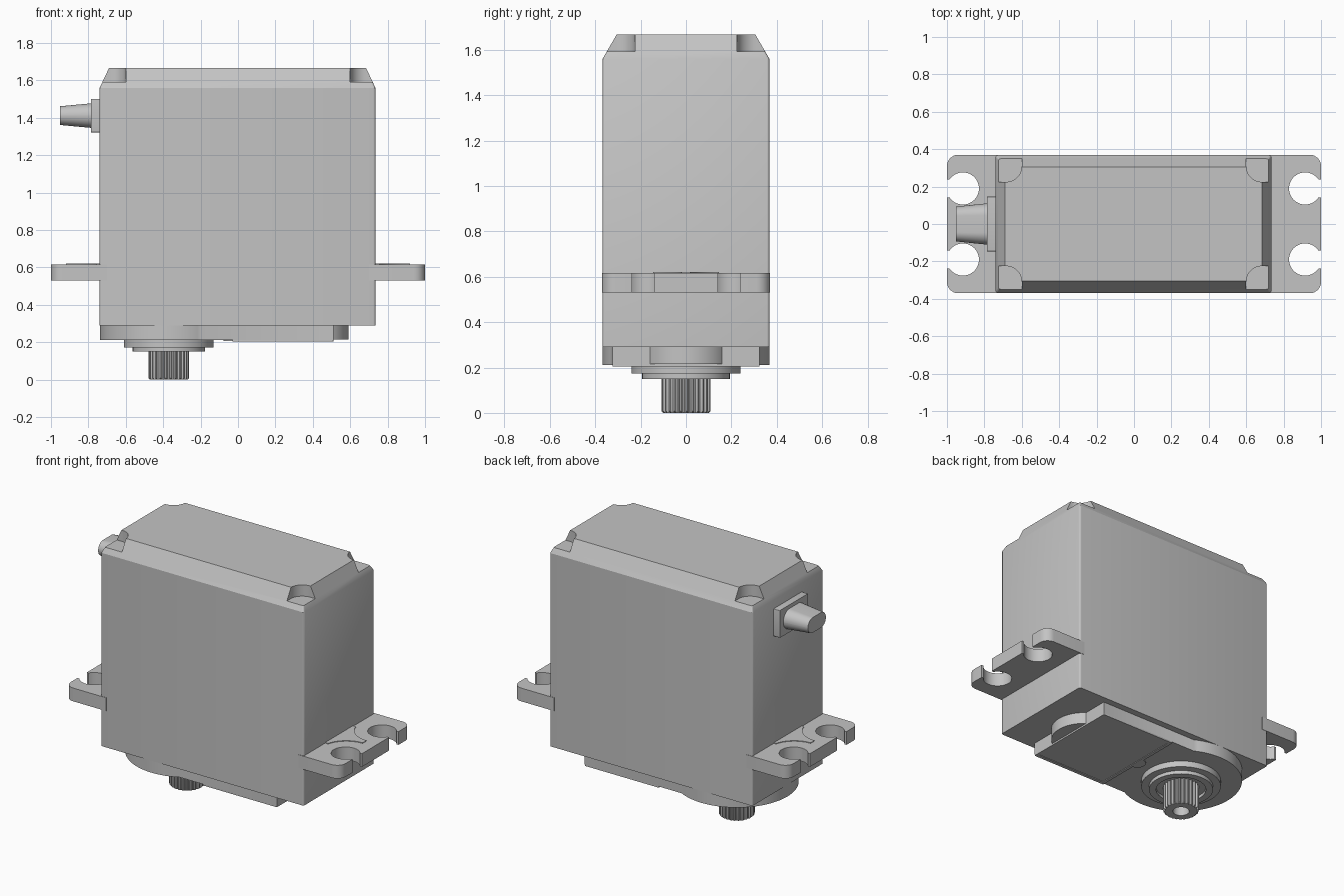
import bpy, bmesh
from math import sin, cos, radians, asin, degrees, pi

if "Cube" in bpy.data.objects:
    bpy.data.objects.remove(bpy.data.objects["Cube"])

GREY = (0.55, 0.55, 0.55, 1)
mat = bpy.data.materials.new("plain grey")
mat.use_nodes = True
mat.diffuse_color = GREY
mat.node_tree.nodes["Principled BSDF"].inputs["Base Color"].default_value = GREY


def arc(cx, cy, r, a0, a1, n=12):
    """Points along an arc, angles in degrees."""
    angles = [radians(a0 + (a1 - a0) * i / n) for i in range(n + 1)]
    return [(cx + r * cos(a), cy + r * sin(a)) for a in angles]


def circle(cx, cy, r, n=64):
    return arc(cx, cy, r, 0, 360, n)[:-1]


def round_rect(cx, cy, hx, hy, r, n=4):
    """Rounded rectangle outline from its centre and half sizes."""
    pts = []
    for k, (sx, sy) in enumerate([(1, 1), (-1, 1), (-1, -1), (1, -1)]):
        pts += arc(cx + sx * (hx - r), cy + sy * (hy - r), r, 90 * k, 90 * k + 90, n)
    return pts


def finish(ob):
    bpy.ops.object.select_all(action="DESELECT")
    ob.select_set(True)
    bpy.context.view_layer.objects.active = ob
    for m in list(ob.modifiers):
        bpy.ops.object.modifier_apply(modifier=m.name)
    bpy.ops.object.shade_smooth_by_angle(angle=radians(30))


def loft(name, layers, sideways=False, mirror=None, done=True):
    """Skin (outline, height) layers of equal point count and cap both ends.
    Sideways runs the heights along x, with outlines in y and z."""
    bm = bmesh.new()
    rings = [[bm.verts.new((h, a, b) if sideways else (a, b, h)) for a, b in pts]
             for pts, h in layers]
    for lo, hi in zip(rings, rings[1:]):
        for i in range(len(lo)):
            bm.faces.new((lo[i - 1], lo[i], hi[i], hi[i - 1]))
    bm.faces.new(rings[0][::-1])
    bm.faces.new(rings[-1])
    bmesh.ops.recalc_face_normals(bm, faces=bm.faces)
    me = bpy.data.meshes.new(name)
    bm.to_mesh(me)
    bm.free()
    me.materials.append(mat)
    ob = bpy.data.objects.new(name, me)
    bpy.context.collection.objects.link(ob)
    if mirror:
        m = ob.modifiers.new("Mirror", "MIRROR")
        m.use_axis = mirror
        m.use_mirror_merge = False
    if done:
        finish(ob)
    return ob


# Case with chamfered top and a relieved pocket at each top corner
CX = -0.0025
case = loft("case", [
    (round_rect(CX, 0, 0.7375, 0.368, 0.012), 0.29),
    (round_rect(CX, 0, 0.7375, 0.368, 0.012), 1.56),
    (round_rect(CX, 0, 0.687, 0.306, 0.006), 1.667)], done=False)
pocket = [(0.9, 0.6), (0.6, 0.6)] + arc(0.685, 0.31, 0.085, 180, 270) + [(0.9, 0.225)]
cutter = loft("corner_pocket_cutter", [(pocket, 1.593), (pocket, 1.8)],
              mirror=(True, True, False))
cutter.hide_render = True
cut = case.modifiers.new("Pockets", "BOOLEAN")
cut.operation = "DIFFERENCE"
cut.solver = "EXACT"
cut.object = cutter
finish(case)
bpy.data.objects.remove(cutter)

# Mounting tabs with open screw slots
HOLE_X, HOLE_Y, HOLE_R, SLOT = 0.915, 0.19, 0.086, 0.048
gap = degrees(asin(SLOT / HOLE_R))
half = [(0.7, 0.37)] + arc(0.94, 0.31, 0.06, 90, 0, 8) + [(1, HOLE_Y + SLOT)]
half += arc(HOLE_X, HOLE_Y, HOLE_R, gap, 360 - gap, 36) + [(1, HOLE_Y - SLOT)]
tab = half + [(x, -y) for x, y in reversed(half)]
loft("mounting_tabs", [(tab, 0.53), (tab, 0.617)], mirror=(True, False, False))

# Thin flared web on top of each tab
flare = [(0.72, 0.14)] + arc(0.92, 0.19, 0.17, 195, 270, 12)
web = flare + [(x, -y) for x, y in reversed(flare)]
loft("tab_webs", [(web, 0.61), (web, 0.621)], mirror=(True, False, False))

# Gearbox base: round end about the shaft, narrower straight end
SX, SR, BY = -0.37, 0.368, 0.325
meet = degrees(asin(BY / SR))
base = arc(SX, 0, SR, meet, 360 - meet, 64) + [(0.51, -BY), (0.51, BY)]
loft("gearbox_base", [(base, 0.212), (base, 0.295)])
boss = circle(0.39, 0, 0.2)
loft("end_boss", [(boss, 0.215), (boss, 0.295)])

# Recessed cover plate with a finger tab
outer = round_rect(0.24, 0, 0.27, BY, 0.004)
inner = round_rect(0.24, 0, 0.25, BY - 0.022, 0.004)
loft("base_cover", [(outer, 0.214), (outer, 0.204), (inner, 0.204), (inner, 0.208)])
finger = arc(-0.028, 0, 0.05, 90, 270, 16)
loft("cover_finger_tab", [(finger, 0.214), (finger, 0.206)])

# Stepped output collar with a sunken centre
loft("output_collar", [(circle(SX, 0, r), z) for r, z in [
    (0.24, 0.22), (0.24, 0.173), (0.193, 0.173), (0.193, 0.15),
    (0.15, 0.15), (0.15, 0.17)]])

# Splined output shaft with a screw hole
TEETH = 25


def spline(r, depth):
    pts = []
    for i in range(TEETH * 4):
        a = 2 * pi * i / (TEETH * 4)
        rad = r if i % 4 < 2 else r - depth
        pts.append((SX + rad * cos(a), rad * sin(a)))
    return pts


bore = circle(SX, 0, 0.05, TEETH * 4)
loft("output_shaft", [(spline(0.108, 0.01), 0.2), (spline(0.108, 0.01), 0.008),
                      (spline(0.1, 0.004), 0), (bore, 0), (bore, 0.12)])

# Cable exit: square plate and tapered strain relief
CZ = 1.412
plate = round_rect(0, CZ, 0.147, 0.09, 0.004)
loft("cable_plate", [(plate, -0.785), (plate, -0.73)], sideways=True)
loft("cable_strain_relief", [(round_rect(0, CZ, 0.093, 0.05, 0.0499, 10), -0.952),
                             (round_rect(0, CZ, 0.112, 0.067, 0.0669, 10), -0.77)],
     sideways=True)
